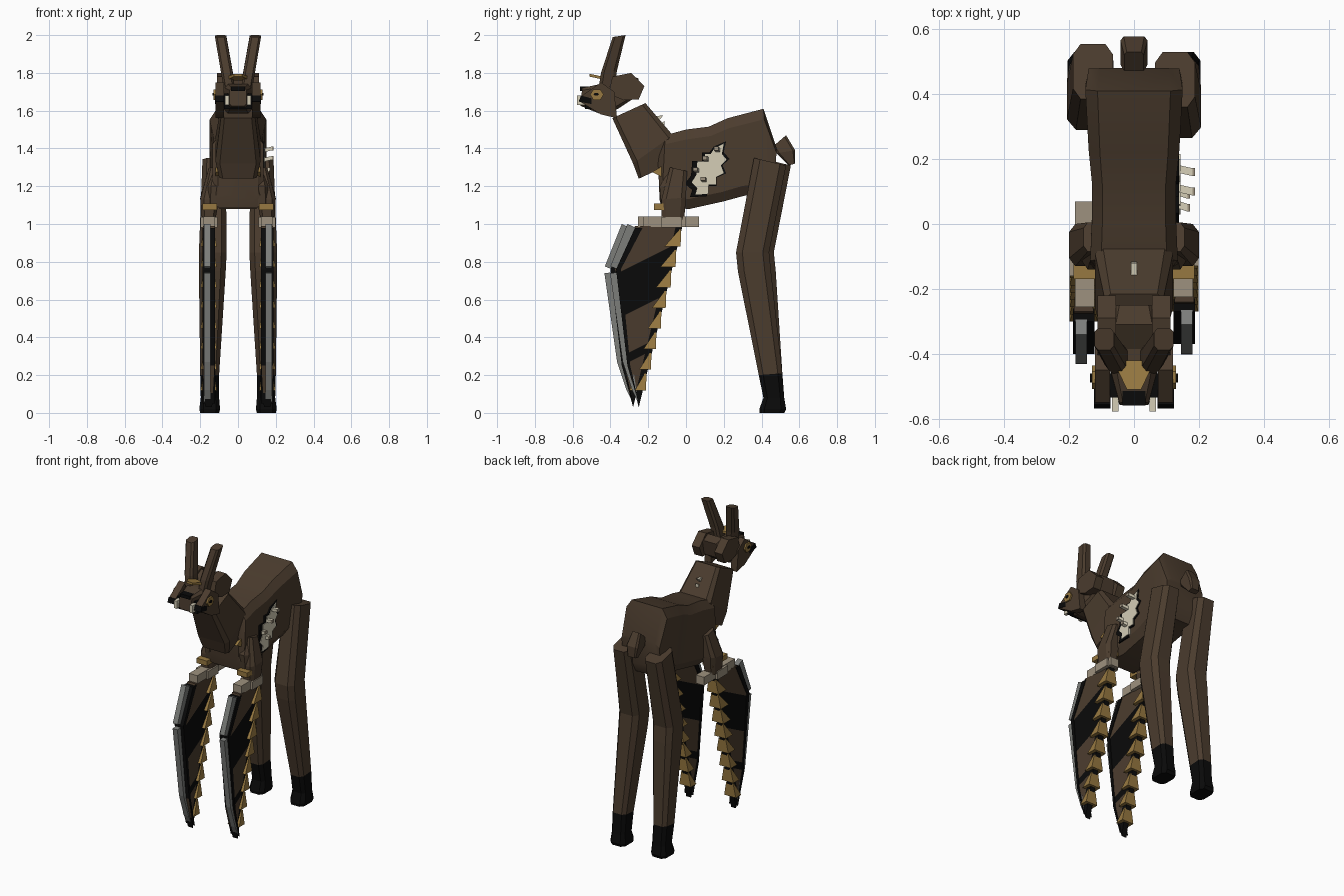
import bpy, bmesh, math
from mathutils import Vector

COLORS = {
    "brown": (0.07, 0.045, 0.027), "black": (0.003, 0.003, 0.003),
    "gold": (0.31, 0.19, 0.052), "steel": (0.2, 0.205, 0.195),
    "tan": (0.34, 0.285, 0.21), "bone": (0.66, 0.61, 0.47),
}
MATS = {}
for key, col in COLORS.items():
    MATS[key] = bpy.data.materials.new(key)
    MATS[key].diffuse_color = (*col, 1)


def finish(name, bm, *mats):
    bmesh.ops.recalc_face_normals(bm, faces=bm.faces)
    me = bpy.data.meshes.new(name)
    bm.to_mesh(me)
    bm.free()
    for m in mats:
        me.materials.append(MATS[m])
    ob = bpy.data.objects.new(name, me)
    bpy.context.collection.objects.link(ob)
    return ob


def loft(name, sections, mat, s=1, cut=0.62):
    """Chamfered sections: two side-plane points (ya,za)-(yb,zb) and an x range."""
    ring = [(1, -cut), (1, cut), (cut, 1), (-cut, 1),
            (-1, cut), (-1, -cut), (-cut, -1), (cut, -1)]
    bm = bmesh.new()
    rings = []
    for ya, za, yb, zb, x0, x1 in sections:
        vs = []
        for u, v in ring:
            t = (v + 1) / 2
            x = (x0 + x1) / 2 + u * (x1 - x0) / 2
            vs.append(bm.verts.new((s * x, ya + (yb - ya) * t, za + (zb - za) * t)))
        rings.append(vs)
    for a, b in zip(rings, rings[1:]):
        for i in range(8):
            bm.faces.new((a[i], a[(i + 1) % 8], b[(i + 1) % 8], b[i]))
    bm.faces.new(rings[0])
    bm.faces.new(rings[-1])
    return finish(name, bm, mat)


def solid_bm(pts, offset):
    bm = bmesh.new()
    off = Vector(offset)
    a = [bm.verts.new(p) for p in pts]
    b = [bm.verts.new(Vector(p) + off) for p in pts]
    bm.faces.new(a)
    bm.faces.new(b)
    for i in range(len(a)):
        j = (i + 1) % len(a)
        bm.faces.new((a[i], a[j], b[j], b[i]))
    return bm


def prism_bm(yz, x0, x1, s=1, dy=0):
    return solid_bm([(s * x0, y + dy, z) for y, z in yz], (s * (x1 - x0), 0, 0))


def prism(name, yz, x0, x1, mat, s=1, dy=0):
    return finish(name, prism_bm(yz, x0, x1, s, dy), mat)


def rect(y0, y1, z0, z1):
    return [(y0, z0), (y1, z0), (y1, z1), (y0, z1)]


# Body, neck, tail
body = loft("body", [
    (-0.14, 1.13, -0.15, 1.38, -0.105, 0.105), (-0.13, 1.085, -0.11, 1.47, -0.135, 0.135),
    (0.02, 1.08, 0.0, 1.5, -0.13, 0.13), (0.2, 1.12, 0.12, 1.515, -0.13, 0.13),
    (0.31, 1.15, 0.22, 1.56, -0.14, 0.14), (0.44, 1.16, 0.41, 1.61, -0.15, 0.15),
    (0.47, 1.22, 0.48, 1.4, -0.14, 0.14)], "brown", cut=0.75)
bpy.context.view_layer.objects.active = body
body.select_set(True)
bpy.ops.object.shade_smooth_by_angle(angle=math.radians(25))
loft("neck", [
    (-0.25, 1.24, -0.12, 1.3, -0.1, 0.1), (-0.28, 1.32, -0.07, 1.47, -0.12, 0.12),
    (-0.39, 1.56, -0.215, 1.64, -0.09, 0.09)], "brown", cut=0.8)
loft("tail", [
    (0.46, 1.41, 0.53, 1.47, -0.03, 0.03), (0.48, 1.375, 0.578, 1.39, -0.042, 0.042),
    (0.545, 1.31, 0.578, 1.32, -0.03, 0.03)], "brown", cut=0.75)
for i in range(2):
    prism(f"spine_spike_{i}", [(-0.17 + i * 0.035, 1.57 - i * 0.04),
          (-0.12 + i * 0.005, 1.575 - i * 0.03), (-0.15 + i * 0.035, 1.54 - i * 0.04)],
          -0.01, 0.01, "bone")

# Head
loft("head", [
    (-0.27, 1.67, -0.25, 1.77, -0.06, 0.06), (-0.36, 1.61, -0.31, 1.79, -0.075, 0.075),
    (-0.38, 1.6, -0.385, 1.745, -0.08, 0.08), (-0.46, 1.585, -0.45, 1.742, -0.072, 0.072),
    (-0.558, 1.625, -0.55, 1.72, -0.045, 0.045)], "brown", cut=0.75)
prism("nose", rect(-0.56, -0.515, 1.705, 1.728), -0.036, 0.036, "black")
prism("mouth", rect(-0.535, -0.46, 1.61, 1.69), -0.074, 0.074, "black")
brow = [(-0.075, -0.375), (-0.03, -0.42), (0.03, -0.42), (0.075, -0.375),
        (0.055, -0.44), (0.022, -0.51), (-0.022, -0.51), (-0.055, -0.44)]
finish("brow_plate", solid_bm([(x, y, 1.668 - y * 0.22) for x, y in brow], (0, 0, 0.015)), "gold")

for s, side in ((1, "right"), (-1, "left")):
    loft("horn_" + side, [(-0.465, 1.7, -0.38, 1.7, 0.015, 0.072),
         (-0.45, 1.8, -0.366, 1.81, 0.028, 0.09),
         (-0.388, 1.99, -0.32, 2.0, 0.062, 0.122)], "brown", s)
    prism("ear_" + side, [(-0.39, 1.78), (-0.29, 1.8), (-0.22, 1.73), (-0.25, 1.66),
          (-0.33, 1.655), (-0.41, 1.69)], 0.055, 0.112, "brown", s)
    prism("cheek_" + side, [(-0.565, 1.65), (-0.45, 1.58), (-0.365, 1.56), (-0.38, 1.7),
          (-0.45, 1.75), (-0.55, 1.68)], 0.074, 0.12, "brown", s)
    prism("lip_" + side, [(-0.568, 1.648), (-0.5, 1.635), (-0.5, 1.665), (-0.556, 1.68)],
          0.073, 0.123, "black", s)
    prism("fang_" + side, rect(-0.578, -0.53, 1.63, 1.68), 0.047, 0.068, "bone", s)
    hexa = [(math.cos(k * math.pi / 3), math.sin(k * math.pi / 3)) for k in range(6)]
    prism("eye_" + side, [(-0.472 + 0.036 * c, 1.685 + 0.032 * d) for c, d in hexa],
          0.1, 0.13, "gold", s)
    prism("pupil_" + side, [(-0.475 + 0.014 * c, 1.687 + 0.009 * d) for c, d in hexa],
          0.128, 0.135, "black", s)

    # Hind legs, slightly staggered
    top, knee = (-0.02, 0.0) if s > 0 else (0.005, 0.025)
    shin_end = (0.385, 0.2, 0.51, 0.21, 0.1, 0.2)
    loft("hind_leg_" + side, [
        (0.38 + top, 1.35, 0.55 + top, 1.31, 0.065, 0.188),
        (0.265 + knee, 0.85, 0.44 + knee, 0.85, 0.06, 0.207),
        (0.275 + knee, 0.75, 0.45 + knee, 0.75, 0.065, 0.207), shin_end], "brown", s)
    loft("hoof_" + side, [
        shin_end, (0.41, 0.08, 0.52, 0.08, 0.1, 0.197),
        (0.388, 0.02, 0.53, 0.02, 0.095, 0.205), (0.39, 0, 0.52, 0, 0.1, 0.2)], "black", s)

    # Front upper legs with bands
    loft("front_leg_" + side, [
        (-0.085, 1.3, 0.005, 1.28, 0.09, 0.155), (-0.13, 1.13, 0.0, 1.14, 0.1, 0.2),
        (-0.13, 1.02, -0.01, 1.02, 0.12, 0.19)], "brown", s)
    loft("shoulder_" + side, [
        (-0.09, 1.28, 0.0, 1.28, 0.08, 0.14), (-0.14, 1.2, -0.01, 1.18, 0.07, 0.16),
        (-0.13, 1.09, -0.03, 1.09, 0.09, 0.16)], "brown", s)
    prism("leg_band_" + side, rect(-0.17, -0.015, 1.075, 1.108), 0.11, 0.187, "gold", s)
    prism("neck_clasp_" + side, [(-0.18, 1.275), (-0.12, 1.31), (-0.12, 1.245)],
          0.08, 0.118, "gold", s)

    # Blade arm: guard, striped wedge blade, steel edge
    dy = 0 if s > 0 else -0.03
    prism("guard_" + side, rect(-0.225, 0.0 if s > 0 else 0.1, 0.985, 1.04),
          0.122, 0.182, "tan", s, dy)
    prism("guard_joint_" + side, rect(-0.13, -0.02, 0.982, 1.036), 0.108, 0.198, "tan", s, dy)

    def edge(t, inset=0.0):
        return (-0.012 - 0.228 * t - inset, 0.975 - 0.945 * t)
    bm = prism_bm([(-0.24, 0.99), (-0.37, 0.76), (-0.36, 0.7), (-0.31, 0.25),
                   (-0.25, 0.03), (-0.02, 0.985)], 0.125, 0.185, s, dy)
    for v in bm.verts:
        if v.co.y - dy > -0.1 or v.co.z < 0.1:
            v.co.x += (s * 0.155 - v.co.x) * 0.4
    cuts = (0.92, 0.68, 0.47, 0.42, 0.24)
    rear, rear_no = Vector((0, edge(0, 0.045)[0] + dy, 0.975)), Vector((0, 0.945, -0.228))
    for co, no in [((0, dy, c), (0, -0.5, 1)) for c in cuts] + [(rear, rear_no)]:
        bmesh.ops.bisect_plane(bm, geom=bm.verts[:] + bm.edges[:] + bm.faces[:],
                               plane_co=co, plane_no=no)
    for f in bm.faces:
        m = f.calc_center_median()
        band = sum(m.z - 0.5 * (m.y - dy) < c for c in cuts) % 2
        f.material_index = 1 if (m - rear).dot(rear_no) > 0 else band
    finish("blade_" + side, bm, "brown", "black")
    prism("blade_trim_" + side, [(-0.27, 0.98), (-0.23, 0.98), (-0.345, 0.76), (-0.295, 0.25),
          (-0.25, 0.05), (-0.31, 0.25), (-0.37, 0.76)], 0.122, 0.188, "black", s, dy)
    prism("upper_edge_" + side, [(-0.31, 1.0), (-0.265, 0.98), (-0.36, 0.76), (-0.4, 0.775)],
          0.145, 0.18, "steel", s, dy)
    prism("lower_edge_" + side, [(-0.402, 0.74), (-0.345, 0.745), (-0.285, 0.28),
          (-0.255, 0.06), (-0.285, 0.12), (-0.335, 0.27)], 0.145, 0.18, "steel", s, dy)

    # Upward pointing pyramid teeth along the rear edge
    for k in range(8):
        t = 0.005 + k * 0.115
        w = 0.08 - 0.004 * k
        bm = bmesh.new()
        levels = []
        for u, in0, in1, h in ((t, 0.012, 0.022, 0.026), (t + 0.095, -0.006, w, 0.043)):
            (ya, z), (yb, _) = edge(u, in0), edge(u, in1)
            levels.append([bm.verts.new((s * (0.155 + q), y + dy, z))
                           for q, y in ((-h, ya), (h, ya), (h, yb), (-h, yb))])
        a, b = levels
        for i in range(4):
            bm.faces.new((a[i], a[(i + 1) % 4], b[(i + 1) % 4], b[i]))
        bm.faces.new(a)
        bm.faces.new(b)
        finish(f"tooth_{side}_{k}", bm, "gold")

# Open flank wound with exposed ribs, right side only
wound = [(0.13, 1.37), (0.15, 1.4), (0.2, 1.425), (0.19, 1.37), (0.215, 1.34), (0.185, 1.31),
         (0.2, 1.27), (0.16, 1.25), (0.16, 1.21), (0.12, 1.21), (0.12, 1.16), (0.05, 1.155),
         (0.06, 1.19), (0.03, 1.22), (0.055, 1.26), (0.06, 1.33), (0.1, 1.33), (0.1, 1.37)]
prism("wound_rim", [(0.11 + (y - 0.12) * 1.28, 1.29 + (z - 1.29) * 1.1) for y, z in wound],
      0.1, 0.139, "black")
prism("wound_bone", wound, 0.1, 0.143, "bone")
for i, (y, z) in enumerate(((0.17, 1.39), (0.11, 1.34), (0.06, 1.28), (0.1, 1.23))):
    tip = 0.045 if i < 2 else 0.03
    base = [(0.135, y + a, z + b) for a, b in ((-0.012, -0.01), (0.012, -0.01), (0.012, 0.01), (-0.012, 0.01))]
    finish(f"rib_{i}", solid_bm(base, (tip, -0.01, 0.01)), "bone")
    end = [(0.135 + tip, py - 0.01, pz + 0.01) for _, py, pz in base]
    finish(f"rib_end_{i}", solid_bm(end, (0.008, 0, 0)), "tan")
